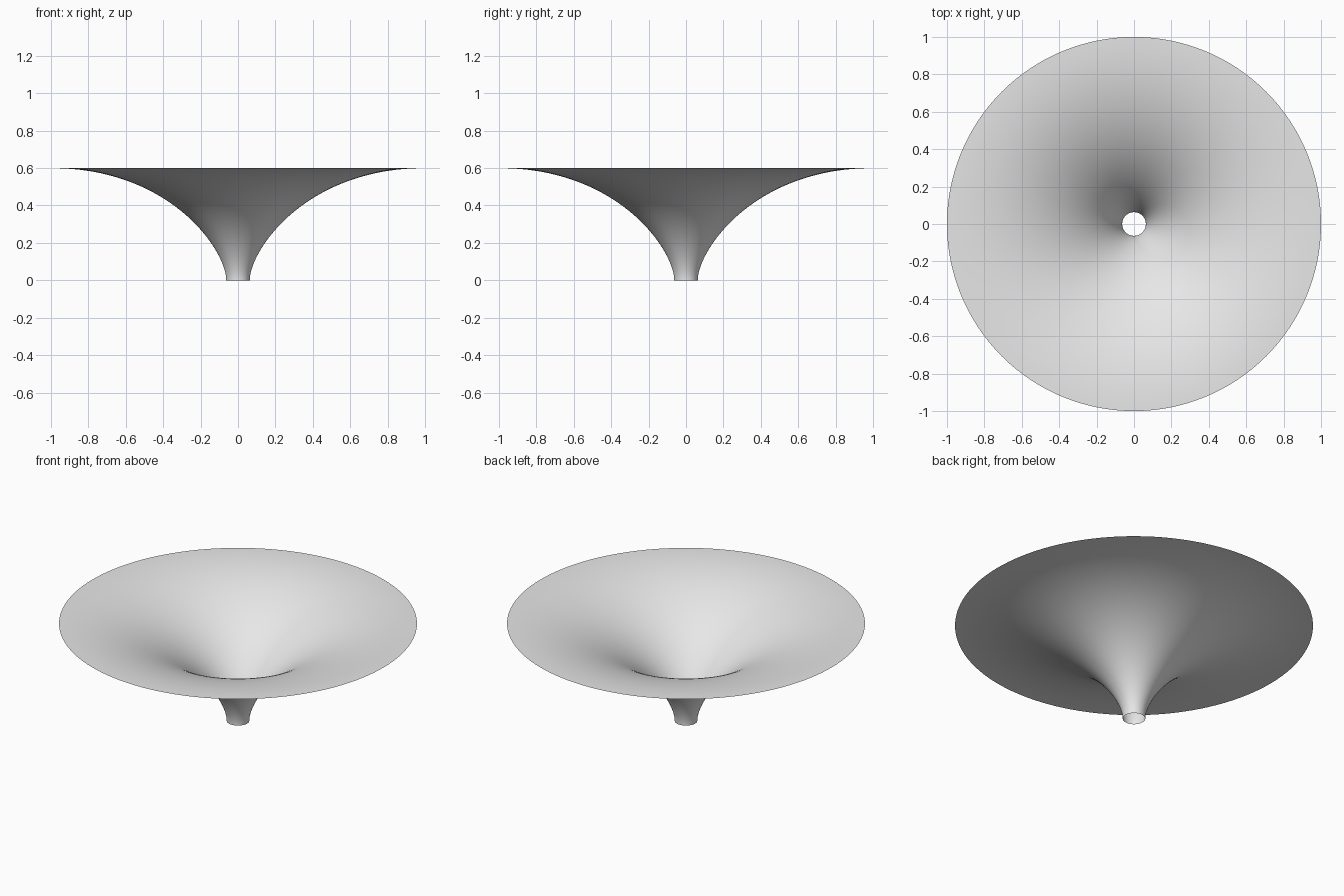
import bpy
import bmesh
from math import tau
from mathutils import Vector, Matrix
from mathutils.geometry import interpolate_bezier

cube = bpy.data.objects.get("Cube")
if cube:
    bpy.data.objects.remove(cube, do_unlink=True)

# Plain light grey material
grey = bpy.data.materials.new("light_grey")
grey.use_nodes = True
colour = (0.8, 0.8, 0.8, 1)
grey.diffuse_color = colour
grey.node_tree.nodes["Principled BSDF"].inputs["Base Color"].default_value = colour

# Flared profile: upright at the open spout, flat at the rim
spout, spout_handle = Vector((0.063, 0, 0)), Vector((0.063, 0, 0.16))
rim_handle, rim = Vector((0.36, 0, 0.6)), Vector((1, 0, 0.6))
profile = interpolate_bezier(spout, spout_handle, rim_handle, rim, 49)

# Sweep the profile around the vertical axis as one open sheet
SIDES = 128
bm = bmesh.new()
rings = []
for point in profile:
    rings.append([bm.verts.new(Matrix.Rotation(tau * i / SIDES, 3, "Z") @ point)
                  for i in range(SIDES)])
for low, high in zip(rings, rings[1:]):
    for i in range(SIDES):
        j = (i + 1) % SIDES
        # Wound so that the normals face up into the bowl
        face = bm.faces.new((low[i], high[i], high[j], low[j]))
        face.smooth = True

mesh = bpy.data.meshes.new("funnel")
bm.to_mesh(mesh)
bm.free()
mesh.materials.append(grey)
funnel = bpy.data.objects.new("funnel", mesh)
bpy.context.collection.objects.link(funnel)
